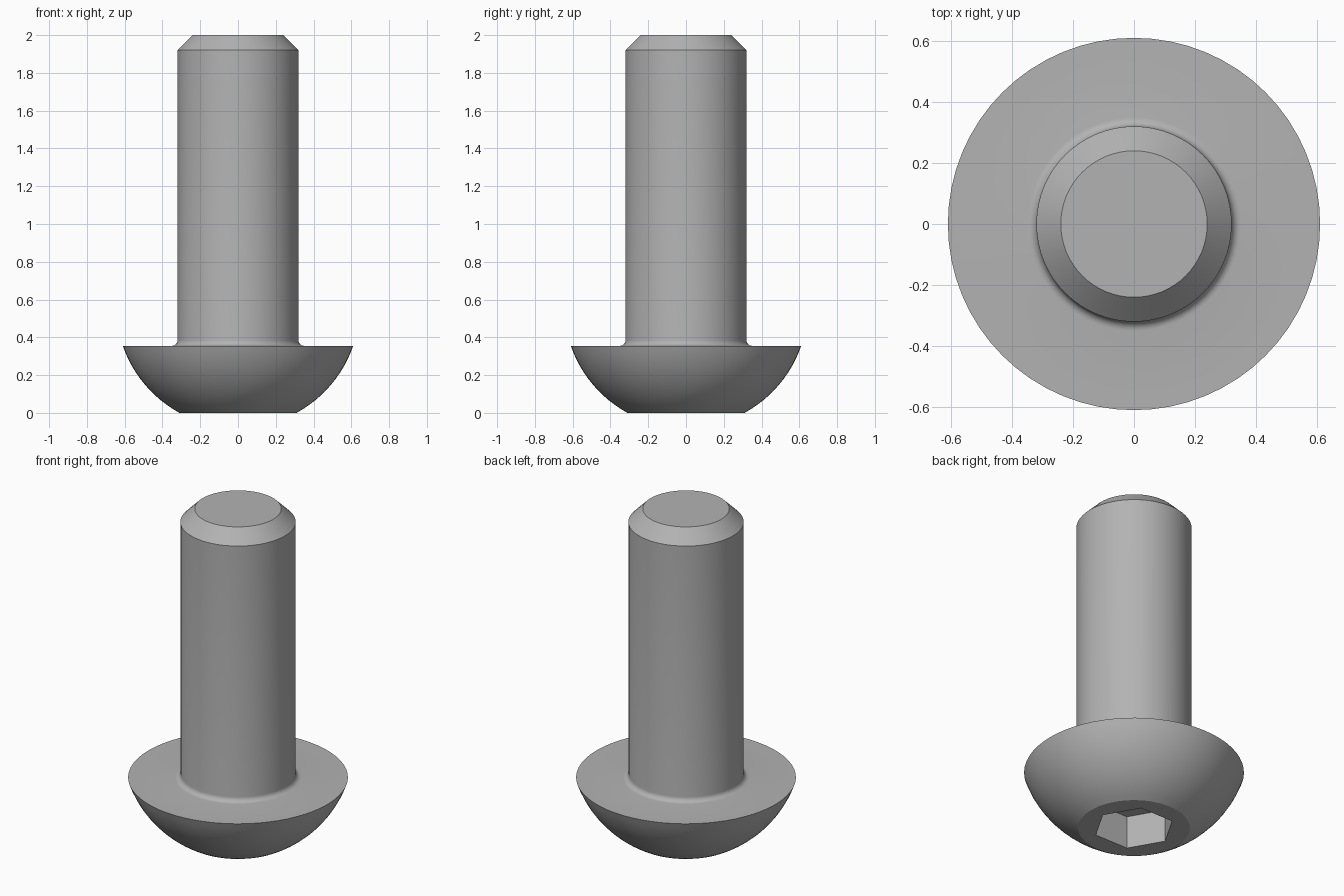
import bpy, bmesh, math

old = bpy.data.objects.get("Cube")
if old:
    bpy.data.objects.remove(old, do_unlink=True)

SEGMENTS = 64
HEAD_RIM, HEAD_FLAT, HEAD_HEIGHT = 0.61, 0.31, 0.355
SHAFT, TIP, CHAMFER, LENGTH = 0.32, 0.24, 0.08, 2.0
FILLET = 0.03
SOCKET_RADIUS, SOCKET_DEPTH = 0.225, 0.2

steel = bpy.data.materials.new("grey steel")
steel.use_nodes = True
colour = (0.45, 0.45, 0.45, 1)
steel.diffuse_color = colour
steel.node_tree.nodes["Principled BSDF"].inputs["Base Color"].default_value = colour

# Dome: arc of a sphere centred on the axis, from the flat to the rim
centre = (HEAD_RIM**2 + HEAD_HEIGHT**2 - HEAD_FLAT**2) / (2 * HEAD_HEIGHT)
radius = math.hypot(HEAD_FLAT, centre)
start = math.asin(HEAD_FLAT / radius)
end = math.asin(HEAD_RIM / radius)
profile = []
for i in range(13):
    a = start + (end - start) * i / 12
    profile.append((radius * math.sin(a), centre - radius * math.cos(a)))

# Fillet under the shaft, then shaft and chamfered tip
for i in range(7):
    a = math.pi / 2 * i / 6
    profile.append((SHAFT + FILLET * (1 - math.sin(a)),
                    HEAD_HEIGHT + FILLET * (1 - math.cos(a))))
profile += [(SHAFT, LENGTH - CHAMFER), (TIP, LENGTH)]

bm = bmesh.new()


def ring(r, z, count):
    return [bm.verts.new((r * math.cos(math.tau * i / count),
                          r * math.sin(math.tau * i / count), z))
            for i in range(count)]


def join(a, b):
    n = len(a)
    for i in range(n):
        j = (i + 1) % n
        bm.faces.new((a[i], a[j], b[j], b[i]))


# Turned body
rings = [ring(r, z, SEGMENTS) for r, z in profile]
for lower, upper in zip(rings, rings[1:]):
    join(lower, upper)
bm.faces.new(rings[-1])

# Hexagonal socket
mouth = ring(SOCKET_RADIUS, 0, 6)
floor = ring(SOCKET_RADIUS, SOCKET_DEPTH, 6)
join(mouth, floor)
bm.faces.new(floor)

# Flat underside between socket and dome
edges = [bm.edges.get((loop[i - 1], loop[i]))
         for loop in (mouth, rings[0]) for i in range(len(loop))]
bmesh.ops.triangle_fill(bm, edges=edges, use_beauty=True)
bmesh.ops.recalc_face_normals(bm, faces=bm.faces)

mesh = bpy.data.meshes.new("screw")
bm.to_mesh(mesh)
bm.free()
mesh.materials.append(steel)
screw = bpy.data.objects.new("screw", mesh)
bpy.context.collection.objects.link(screw)

bpy.ops.object.select_all(action="DESELECT")
screw.select_set(True)
bpy.context.view_layer.objects.active = screw
bpy.ops.object.shade_smooth_by_angle(angle=math.radians(30))
